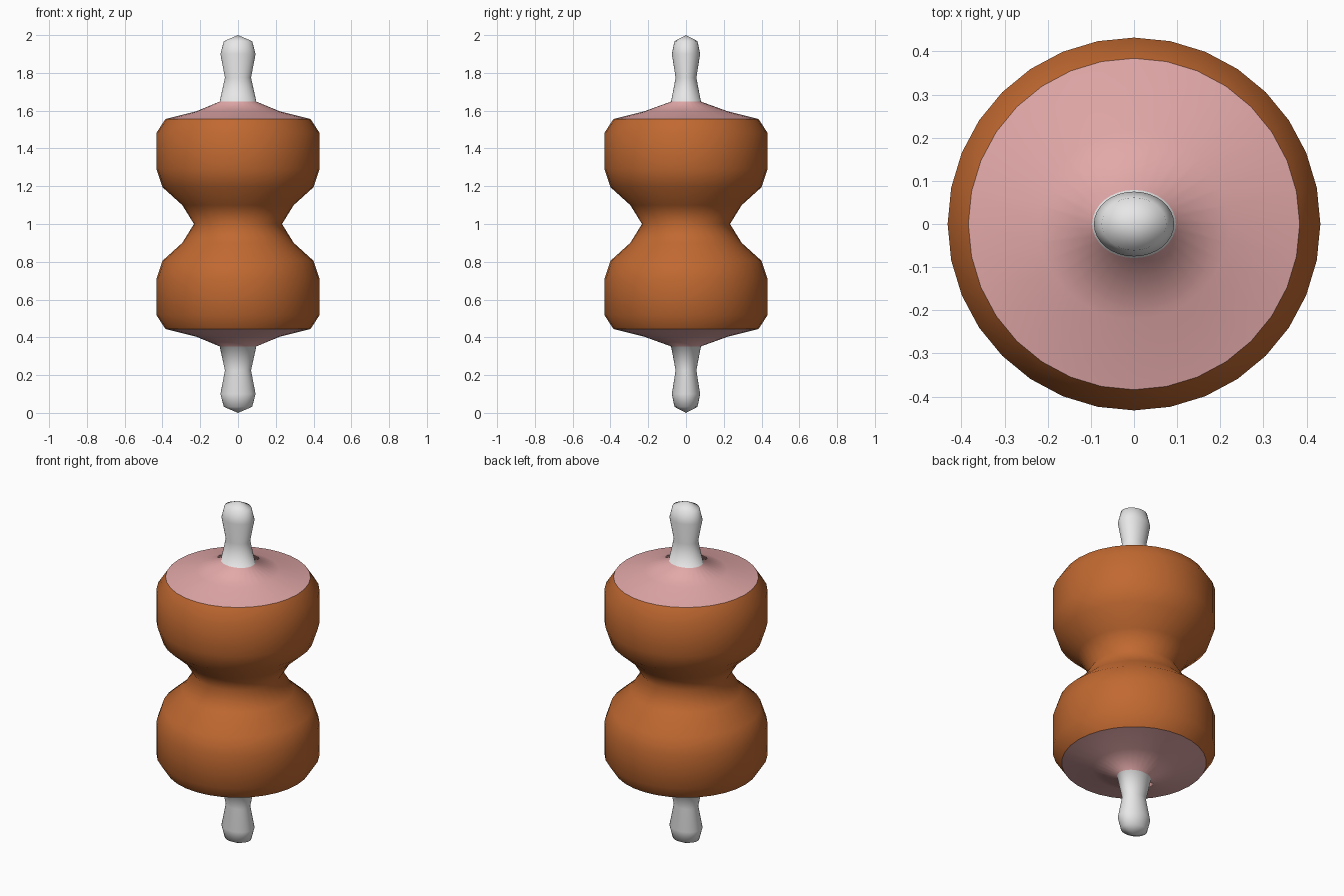
import bpy, bmesh, math

if "Cube" in bpy.data.objects:
    bpy.data.objects.remove(bpy.data.objects["Cube"])

SIDES = 32


def material(name, rgb):
    m = bpy.data.materials.new(name)
    m.diffuse_color = (*rgb, 1)
    m.use_nodes = True
    m.node_tree.nodes["Principled BSDF"].inputs["Base Color"].default_value = m.diffuse_color
    return m


roast = material("roast_brown", (0.53, 0.14, 0.03))
flesh = material("flesh_pink", (0.76, 0.39, 0.39))
bone = material("bone_white", (0.82, 0.82, 0.82))


def lathe(name, profile, mats, rule):
    """Spin (rx, ry, height above middle) rings upward, then mirror below z = 1."""
    bm = bmesh.new()
    rings = []
    for rx, ry, h in profile:
        if rx == 0:
            rings.append([bm.verts.new((0, 0, h))] * SIDES)
        else:
            rings.append([bm.verts.new((rx * math.cos(a), ry * math.sin(a), h))
                          for a in (2 * math.pi * i / SIDES for i in range(SIDES))])
    for low, high in zip(rings, rings[1:]):
        for i in range(SIDES):
            j = (i + 1) % SIDES
            corners = [low[i], low[j], high[j]]
            if high[i] is not high[j]:
                corners.append(high[i])
            f = bm.faces.new(corners)
            f.smooth = True
            f.material_index = rule(f.calc_center_median().z)
    bm.normal_update()
    mesh = bpy.data.meshes.new(name)
    bm.to_mesh(mesh)
    bm.free()
    for m in mats:
        mesh.materials.append(m)
    ob = bpy.data.objects.new(name, mesh)
    bpy.context.collection.objects.link(ob)
    ob.location.z = 1
    mirror = ob.modifiers.new("mirror", 'MIRROR')
    mirror.use_axis = (False, False, True)
    return ob


# Roasted outer skin, pinched at the waist
skin = [(0.233, 0), (0.295, 0.1), (0.40, 0.195), (0.432, 0.292),
        (0.432, 0.482), (0.384, 0.556)]
lathe("roasted_meat", [(r, r, h) for r, h in skin], [roast], lambda z: 0)

# Pink cut ends flowing into the oval bone knobs
ends = [(0.384, 0.384, 0.556), (0.22, 0.22, 0.597), (0.097, 0.079, 0.648),
        (0.069, 0.055, 0.775), (0.093, 0.075, 0.90), (0.075, 0.061, 0.968),
        (0, 0, 1.0)]
lathe("cut_ends_and_bone", ends, [flesh, bone], lambda z: 1 if z > 0.65 else 0)
